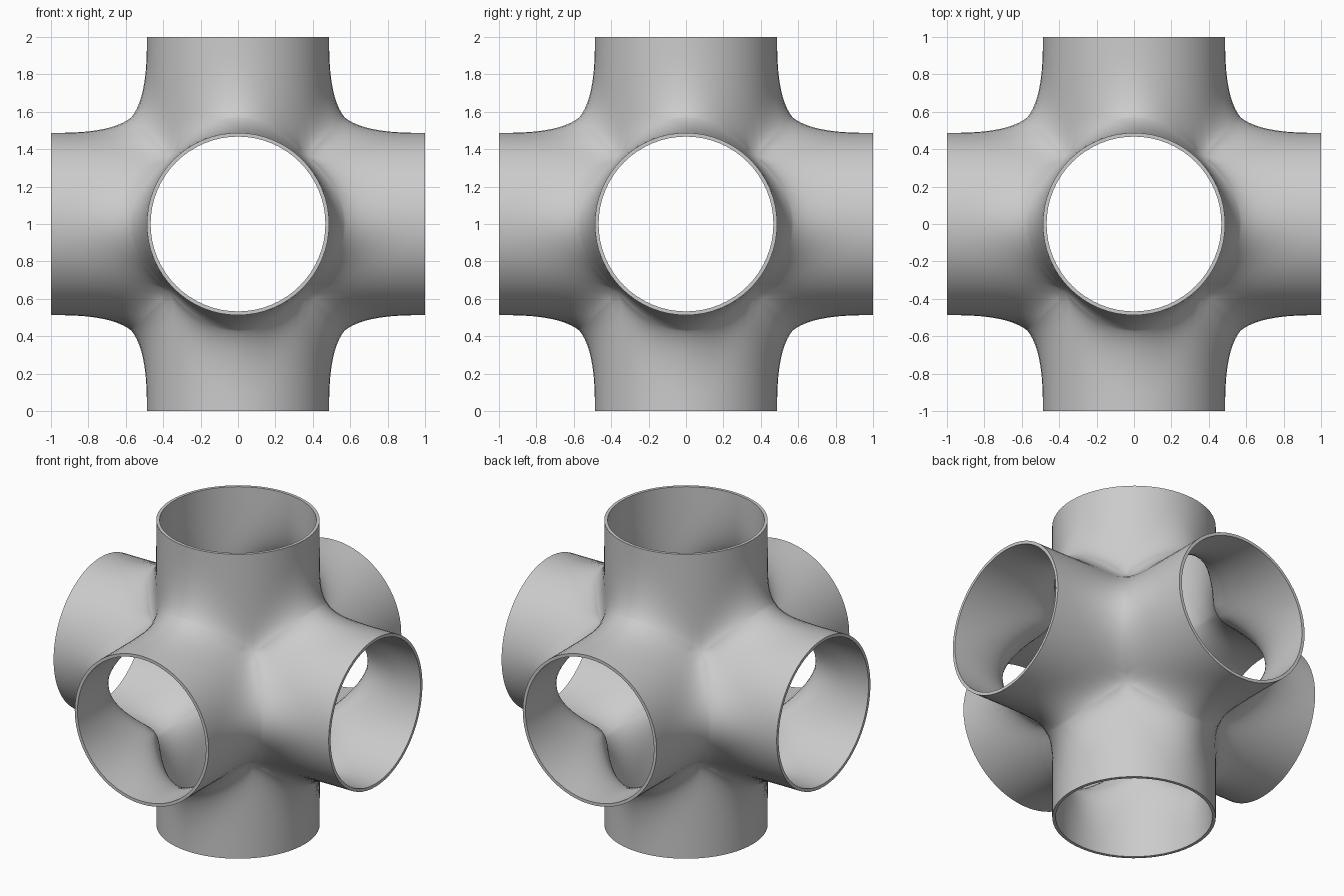
import bpy, bmesh, math
from mathutils import Matrix, Vector

if "Cube" in bpy.data.objects:
    bpy.data.objects.remove(bpy.data.objects["Cube"])

R = 0.487      # outer tube radius
WALL = 0.02
SEG = 64       # sides around each tube
RINGS = 14     # rings along each tube


def wall_point(k, u):
    """Point on the upward tube: k = step around, u = 0 at rim, 1 at the joint."""
    phi = 2 * math.pi * k / SEG
    # angle folded to 0..45 degrees; the joint curve repeats eight times
    f = abs((phi + math.pi / 4) % (math.pi / 2) - math.pi / 4)
    w = f / (math.pi / 4)
    z0 = 0.57 - 0.309 * w ** 2 + 0.106 * w ** 3
    r0 = z0 / math.cos(f)
    e = 1 + 2.3 * w ** 2
    flare = 0.8 * u ** (2.8 * e) + 0.2 * u ** (10 * e)
    r = R + (r0 - R) * flare
    return Vector((r * math.cos(phi), r * math.sin(phi), 1 - u * (1 - z0)))


# six flared tubes pointing along the axes
turns = [Matrix.Rotation(math.radians(a), 3, 'X') for a in (0, 90, 180, 270)]
turns += [Matrix.Rotation(math.radians(a), 3, 'Y') for a in (90, 270)]
bm = bmesh.new()
for turn in turns:
    rows = []
    for i in range(RINGS + 1):
        u = 1 - (1 - i / RINGS) ** 1.6      # closer rings near the joint
        rows.append([bm.verts.new(turn @ wall_point(k, u) + Vector((0, 0, 1)))
                     for k in range(SEG)])
    for hi, lo in zip(rows, rows[1:]):
        for k in range(SEG):
            n = (k + 1) % SEG
            bm.faces.new((lo[k], lo[n], hi[n], hi[k]))
bmesh.ops.remove_doubles(bm, verts=bm.verts, dist=0.0005)

mesh = bpy.data.meshes.new("six_way_pipe_joint")
bm.to_mesh(mesh)
bm.free()
joint = bpy.data.objects.new("six_way_pipe_joint", mesh)
bpy.context.collection.objects.link(joint)
bpy.context.view_layer.objects.active = joint
joint.select_set(True)

# wall thickness, grown inwards
solid = joint.modifiers.new("wall", 'SOLIDIFY')
solid.thickness = WALL
solid.offset = -1
bpy.ops.object.modifier_apply(modifier=solid.name)
bpy.ops.object.shade_smooth_by_angle(angle=math.radians(50))
